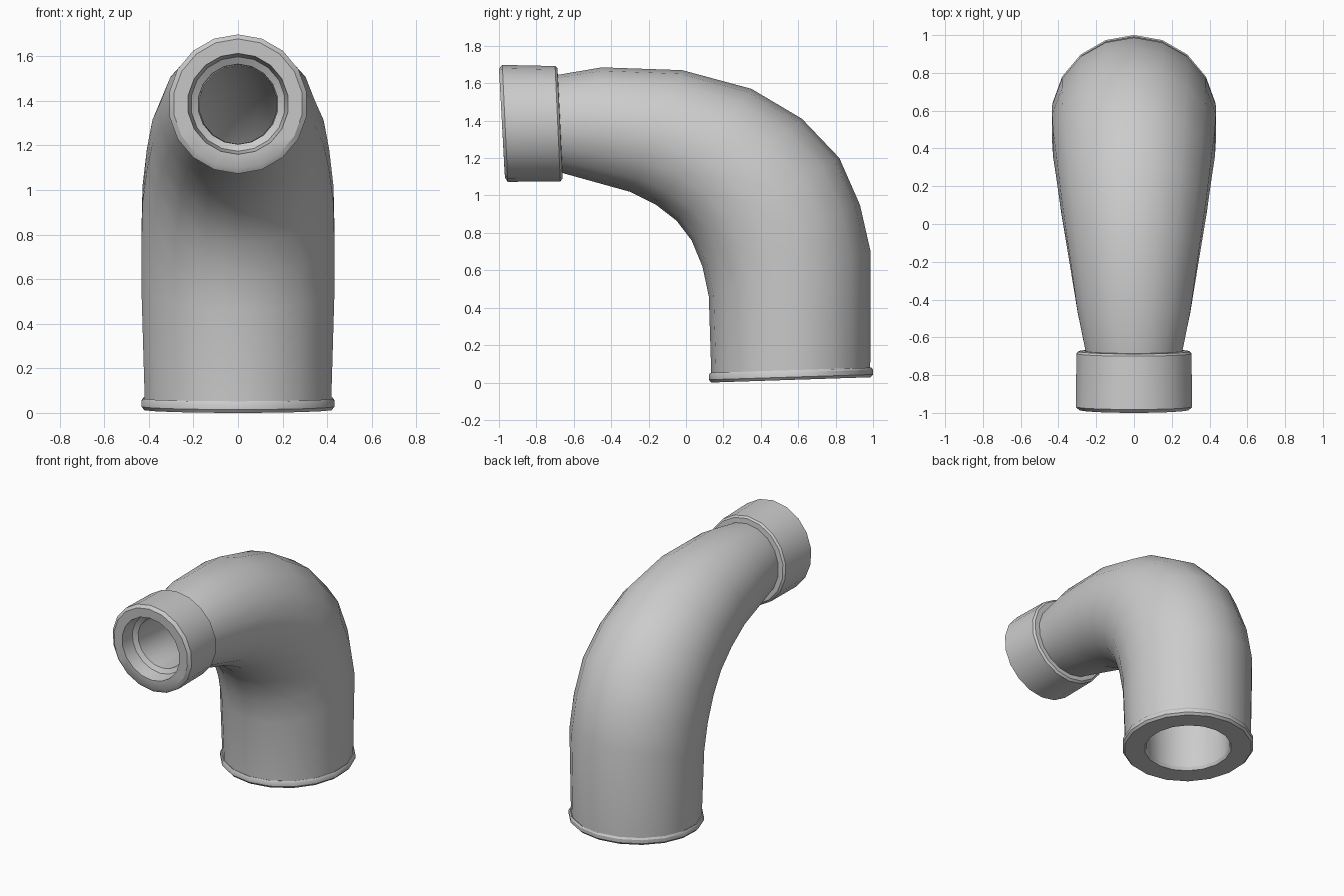
import bpy, bmesh, math
from mathutils import Vector

if "Cube" in bpy.data.objects:
    bpy.data.objects.remove(bpy.data.objects["Cube"])

SIDES = 18


def ring(outer, inner, half_width=None):
    """Cross-section given by its outer and inner (y, z) points on the side profile."""
    a, b = Vector((0, *outer)), Vector((0, *inner))
    return (a + b) / 2, (a - b) / 2, half_width or (a - b).length / 2


def shrink(r, k):
    return r[0], r[1] * k, r[2] * k


def loft(name, rings):
    bm = bmesh.new()
    loops = []
    for centre, arm, width in rings:
        loop = []
        for j in range(SIDES):
            t = 2 * math.pi * j / SIDES
            loop.append(bm.verts.new(centre + arm * math.cos(t) + Vector((width * math.sin(t), 0, 0))))
        loops.append(loop)
    for lo, hi in zip(loops, loops[1:]):
        for j in range(SIDES):
            k = (j + 1) % SIDES
            bm.faces.new((lo[j], hi[j], hi[k], lo[k]))
    mesh = bpy.data.meshes.new(name)
    bm.to_mesh(mesh)
    bm.free()
    ob = bpy.data.objects.new(name, mesh)
    bpy.context.collection.objects.link(ob)
    bpy.ops.object.select_all(action='DESELECT')
    bpy.context.view_layer.objects.active = ob
    ob.select_set(True)
    bpy.ops.object.shade_smooth_by_angle(angle=math.radians(32))
    return ob


# Tapering elbow, from the wide foot to the narrow neck
elbow = [
    ring((.985, .075), (.135, .05), .425),
    ring((.987, .70), (.122, .46), .44),
    ring((.93, .95), (.088, .62), .44),
    ring((.82, 1.20), (.03, .76), .435),
    ring((.62, 1.41), (-.05, .865), .415),
    ring((.35, 1.57), (-.16, .95), .39),
    ring((-.02, 1.67), (-.30, 1.02), .35),
    ring((-.45, 1.685), (-.48, 1.07), .303),
    ring((-.685, 1.645), (-.66, 1.12), .26),
]
loft("elbow_pipe", elbow)

# Inner bore, running back from the mouth to the foot
bore_mouth = ring((-.88, 1.565), (-.86, 1.205))
bore_foot = ring((.84, .045), (.28, .027))
loft("bore", [bore_mouth] + [shrink(r, .67) for r in elbow[:0:-1]] + [bore_foot])

# Thin lip around the foot, with the flat underside
loft("base_rim", [
    bore_foot,
    ring((.85, .024), (.27, .005)),
    ring((.985, .028), (.135, 0)),
    ring((1.0, .043), (.122, .015)),
    ring((1.0, .068), (.122, .040)),
    ring((.992, .08), (.129, .052)),
    elbow[0],
])

# Thick collar with bevelled edges and a stepped mouth
loft("mouth_collar", [
    elbow[-1],
    ring((-.688, 1.68), (-.660, 1.09)),
    ring((-.700, 1.692), (-.672, 1.075)),
    ring((-.982, 1.698), (-.953, 1.073)),
    ring((-1.0, 1.678), (-.968, 1.096)),
    ring((-.996, 1.613), (-.972, 1.16)),
    ring((-.90, 1.598), (-.878, 1.174)),
    bore_mouth,
])
